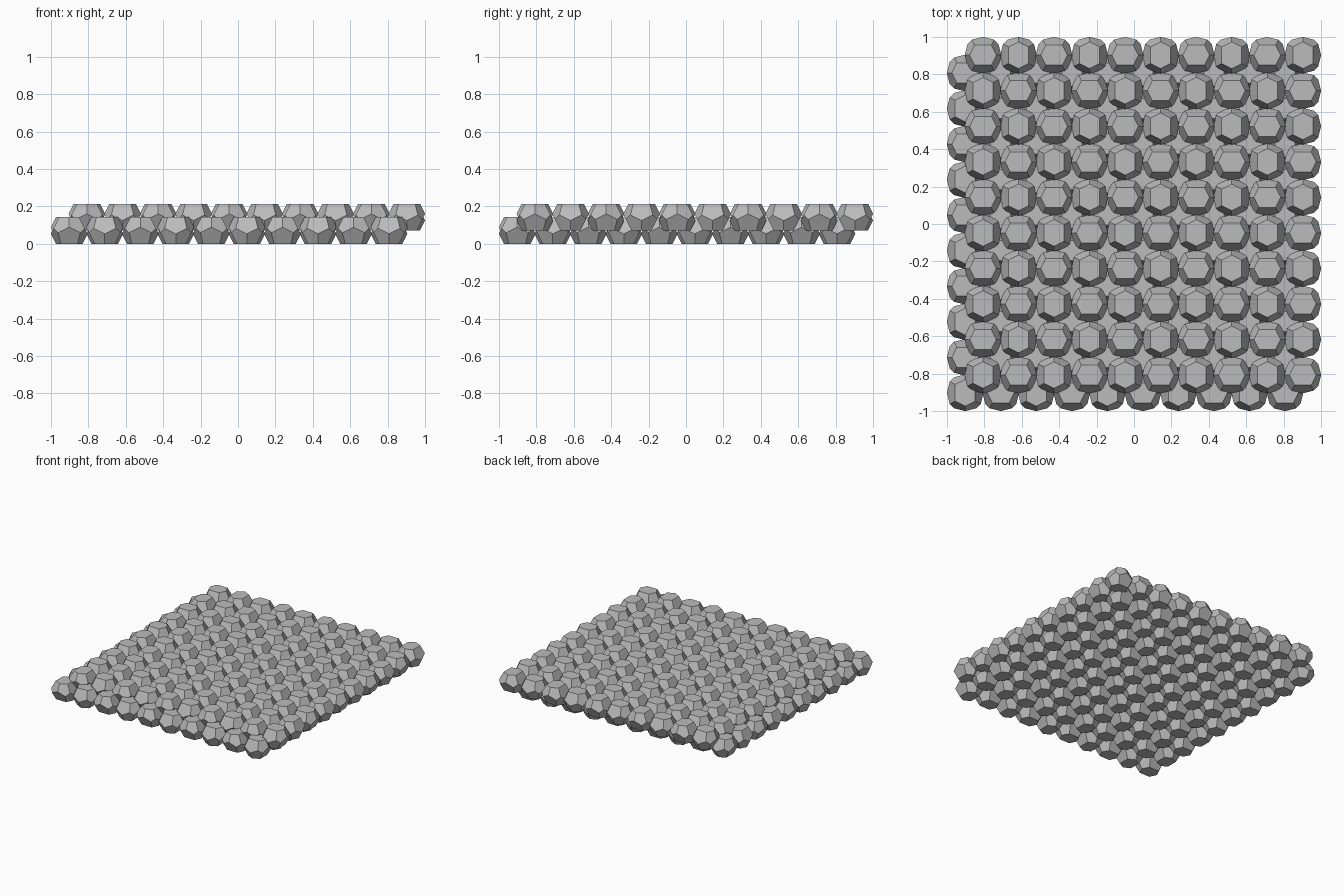
import bpy
import bmesh
import math
from mathutils import Matrix, Vector

cube = bpy.data.objects.get("Cube")
if cube:
    bpy.data.objects.remove(cube, do_unlink=True)

UNIT = 0.1424          # cell height
PITCH = 0.19           # spacing within a layer
COUNT = 10             # cells per side

grey = bpy.data.materials.new("plain grey")
grey.use_nodes = True
grey.diffuse_color = (0.5, 0.5, 0.5, 1)
bsdf = next(n for n in grey.node_tree.nodes if n.type == 'BSDF_PRINCIPLED')
bsdf.inputs["Base Color"].default_value = (0.5, 0.5, 0.5, 1)

# Corners of the fourteen-sided cell, before symmetry is applied
SEEDS = [(0.375, 0.3125, 0.5), (0, 0.5, 0.5),
         (0.6875, 0, -0.125), (0.5833, 0.4167, 0.0833)]


def cell_points():
    """Mirror each seed in x and y, then repeat turned over and swapped."""
    points = set()
    for a, b, h in SEEDS:
        for sa in (1, -1):
            for sb in (1, -1):
                points.add((sa * a + 0.0, sb * b + 0.0, h))
                points.add((sb * b + 0.0, sa * a + 0.0, -h))
    return [Vector(p) * UNIT for p in sorted(points)]


def make_cell_mesh():
    """Two hexagons and twelve pentagons as flat faces."""
    bm = bmesh.new()
    for p in cell_points():
        bm.verts.new(p)
    bmesh.ops.convex_hull(bm, input=bm.verts[:])
    bmesh.ops.dissolve_limit(bm, angle_limit=math.radians(3),
                             verts=bm.verts[:], edges=bm.edges[:])
    bmesh.ops.recalc_face_normals(bm, faces=bm.faces[:])
    mesh = bpy.data.meshes.new("cell")
    bm.to_mesh(mesh)
    bm.free()
    return mesh


def make_layer(name, shift, z, cell):
    """Square grid of cells, every second one turned a quarter."""
    bm = bmesh.new()
    start = -(COUNT - 1) * PITCH / 2 + shift
    for i in range(COUNT):
        for j in range(COUNT):
            first = len(bm.verts)
            bm.from_mesh(cell)
            bm.verts.ensure_lookup_table()
            turn = Matrix.Rotation(math.pi / 2 * ((i + j) % 2), 4, 'Z')
            place = Matrix.Translation((start + i * PITCH, start + j * PITCH, z))
            bmesh.ops.transform(bm, matrix=place @ turn, verts=bm.verts[first:])
    mesh = bpy.data.meshes.new(name)
    bm.to_mesh(mesh)
    bm.free()
    mesh.materials.append(grey)
    obj = bpy.data.objects.new(name, mesh)
    bpy.context.scene.collection.objects.link(obj)


# Two interlocking layers, offset by half a cell each way
cell = make_cell_mesh()
make_layer("lower_cell_layer", -PITCH / 4, UNIT / 2, cell)
make_layer("upper_cell_layer", PITCH / 4, UNIT, cell)
bpy.data.meshes.remove(cell)
